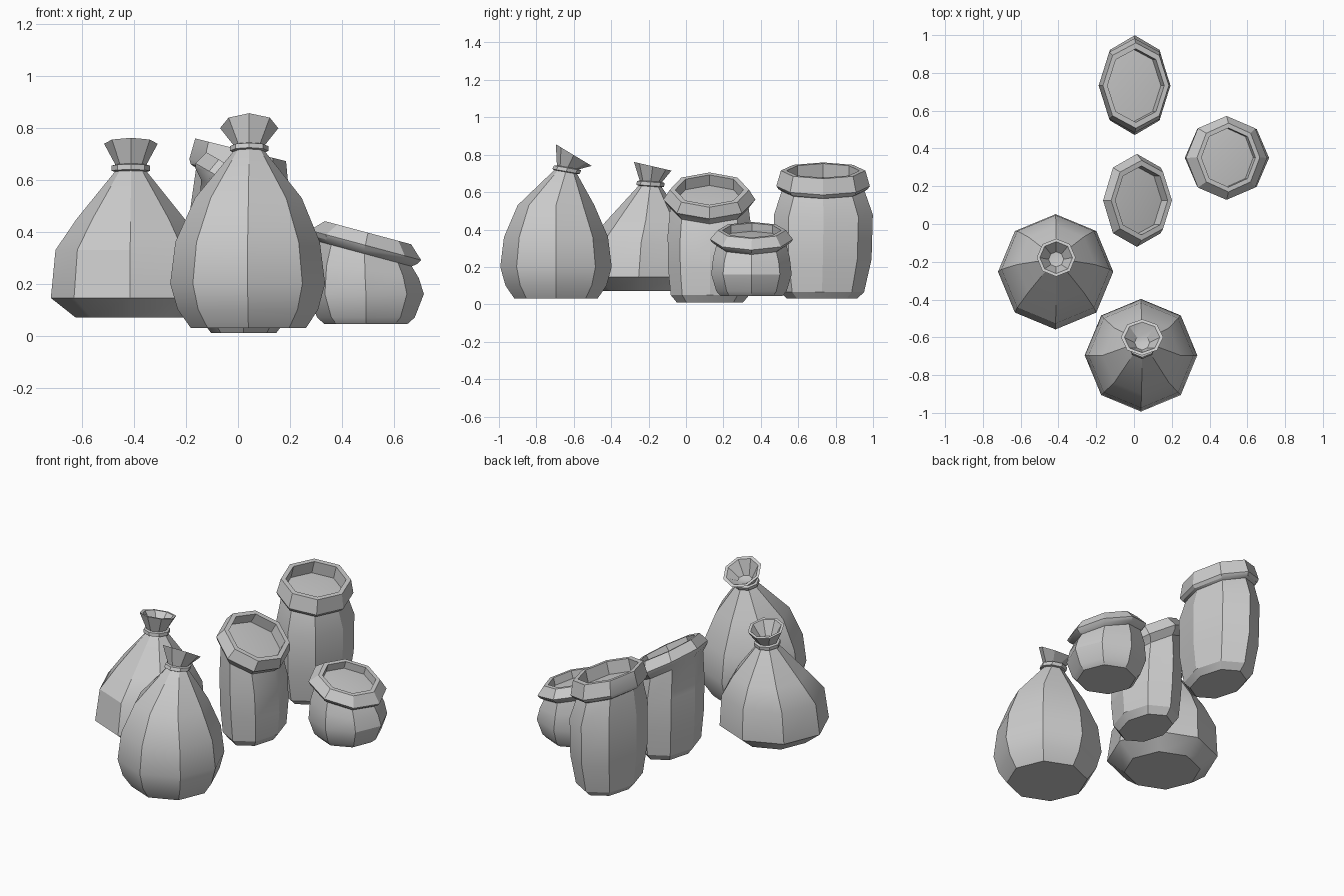
import bpy, bmesh, math
from mathutils import Vector, Matrix

if "Cube" in bpy.data.objects:
    bpy.data.objects.remove(bpy.data.objects["Cube"])

SIDES = 8


def loft(name, rings, last_point):
    """Skin octagonal rings (centre, rx, ry, tilt_x, tilt_y), flat base, fan at the end."""
    bm = bmesh.new()
    loops = []
    for c, rx, ry, tx, ty in rings:
        m = (Matrix.Translation(Vector(c)) @ Matrix.Rotation(math.radians(ty), 4, 'Y')
             @ Matrix.Rotation(math.radians(tx), 4, 'X'))
        loops.append([bm.verts.new(m @ Vector((rx * math.cos(a), ry * math.sin(a), 0)))
                      for a in (2 * math.pi * i / SIDES for i in range(SIDES))])
    bm.faces.new(loops[0][::-1])
    for lo, hi in zip(loops, loops[1:]):
        for i in range(SIDES):
            j = (i + 1) % SIDES
            bm.faces.new((lo[i], lo[j], hi[j], hi[i]))
    tip = bm.verts.new(last_point)
    for i in range(SIDES):
        bm.faces.new((loops[-1][i], loops[-1][(i + 1) % SIDES], tip))
    bmesh.ops.recalc_face_normals(bm, faces=bm.faces)
    me = bpy.data.meshes.new(name)
    bm.to_mesh(me)
    bm.free()
    ob = bpy.data.objects.new(name, me)
    bpy.context.collection.objects.link(ob)
    bpy.ops.object.select_all(action='DESELECT')
    ob.select_set(True)
    bpy.context.view_layer.objects.active = ob
    bpy.ops.object.shade_smooth_by_angle(angle=math.radians(30))


def tied_sack(name, body, neck, mouth, neck_tilt, mouth_tilt, mouth_r):
    """Body rings (x, y, z, r), then a tie band, a flared mouth and its hollow inside."""
    rings = [((x, y, z), r, r, 0, 0) for x, y, z, r in body]
    n, m = Vector(neck), Vector(mouth)
    axis = (m - n).normalized()
    for d, r in ((-.012, .062), (-.008, .074), (.012, .074), (.016, .06)):
        rings.append((n + axis * d, r, r, neck_tilt, 0))
    rings.append((m, mouth_r, mouth_r, mouth_tilt, 0))
    rings.append((m, mouth_r * .84, mouth_r * .84, mouth_tilt, 0))
    rings.append((n + axis * .025, .04, .04, neck_tilt, 0))
    loft(name, rings, n + axis * .02)


def open_sack(name, body, neck, outer, top, tilt, depth):
    """Body rings (x, y, z, rx, ry, tilt), a rolled-over rim and the filling."""
    rings = [((x, y, z), rx, ry, 0, t) for x, y, z, rx, ry, t in body]
    axis = Vector((math.sin(math.radians(tilt)), 0, math.cos(math.radians(tilt))))

    def add(ring, offset=0, scale=1):
        c = Vector(ring[:3]) + axis * offset
        rings.append((c, ring[3] * scale, ring[4] * scale, 0, tilt))
        return c
    add(neck)
    add(outer, -.018, .95)
    add(outer)
    add(top)
    add(top, 0, .86)
    c = add(top, -depth, .86)
    loft(name, rings, c + axis * .012)


# Tied sacks
tied_sack("wide_tied_sack",
          [(-.415, -.253, .07, .21), (-.415, -.253, .145, .305),
           (-.415, -.24, .33, .287), (-.413, -.215, .45, .207)],
          (-.412, -.19, .642), (-.412, -.178, .738), -4, -13, .103)
tied_sack("tall_tied_sack",
          [(.04, -.695, .03, .222), (.038, -.695, .1, .27), (.037, -.695, .2, .298),
           (.037, -.695, .36, .278), (.04, -.695, .53, .205)],
          (.043, -.638, .718), (.043, -.6, .798), -10, -31, .112)

# Open sacks
open_sack("middle_open_sack",
          [(.022, .128, .01, .125, .177, 0), (.022, .128, .05, .155, .21, 0),
           (.02, .128, .2, .168, .224, 5), (.015, .128, .37, .172, .226, 15)],
          (.005, .125, .515, .17, .21), (.015, .125, .56, .206, .246),
          (.04, .125, .612, .186, .212), 30, .065)
open_sack("back_open_sack",
          [(.005, .727, .03, .13, .187, 0), (.005, .727, .065, .16, .225, 0),
           (.005, .732, .24, .184, .26, 0), (.004, .735, .48, .187, .264, 6)],
          (0, .733, .605, .166, .222), (.003, .733, .632, .196, .25),
          (.01, .733, .715, .18, .226), 14, .075)
open_sack("small_open_sack",
          [(.492, .35, .045, .16, .165, 0), (.492, .35, .07, .188, .188, 0),
           (.492, .35, .16, .223, .215, 0), (.488, .35, .25, .21, .205, 8)],
          (.487, .35, .315, .188, .188), (.49, .35, .348, .222, .222),
          (.5, .352, .396, .172, .182), 15, .045)
